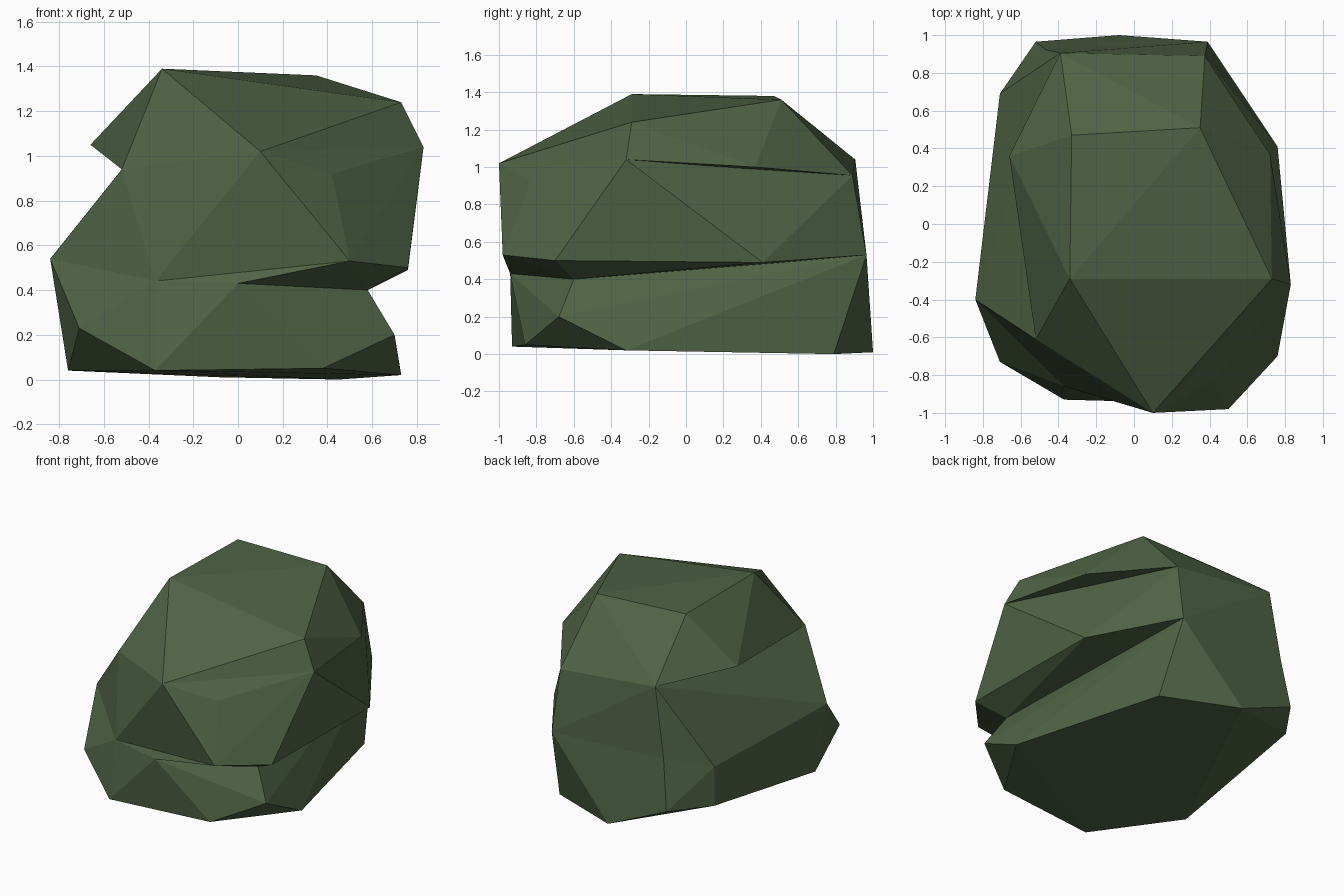
import bpy
import bmesh

default_cube = bpy.data.objects.get("Cube")
if default_cube:
    bpy.data.objects.remove(default_cube, do_unlink=True)

# One mossy stone colour
moss = bpy.data.materials.new("moss_green_stone")
colour = (0.08, 0.125, 0.06, 1)
moss.diffuse_color = colour
moss.use_nodes = True
shader = next(n for n in moss.node_tree.nodes if n.type == "BSDF_PRINCIPLED")
shader.inputs["Base Color"].default_value = colour
shader.inputs["Roughness"].default_value = 0.9

# Corners of the flat crown
crown = [(-.34, -.29, 1.39), (.73, -.29, 1.24), (.35, .51, 1.36), (-.33, .47, 1.38)]

# Corners of the shoulder, shared by the cap and the middle
shoulder = [(.1, -1, 1.02), (.83, -.32, 1.04), (.375, .89, .955),
            (-.39, .905, 1.04), (-.52, -.61, .94)]

# Corners that overhang on either side of the cap
overhang = [(.72, .37, 1), (-.66, .36, 1.05)]

# Corners around the waist
brow_front, brow_side = (.5, -.98, .53), (.76, -.7, .5)
brow_back, cheek = (.76, .41, .49), (.42, -.83, .92)
crack_front, crack_inner = (0, -.94, .43), (.58, -.6, .4)
crack_end, crack_back = (-.37, -.86, .44), (.39, .965, .53)
waist_left = [crack_back, (-.47, .925, .55), (-.71, .69, .47),
              (-.84, -.4, .54), crack_end]

# Corners around the foot
foot = [(.7, -.68, .2), (-.37, -.93, .04), (.38, -.86, .05), (.73, -.32, .02),
        (.45, .79, 0), (-.08, 1, .01), (-.52, .965, .2), (-.71, .69, .19),
        (-.76, -.38, .04), (-.71, -.73, .23)]


def chiselled_stone(name, corners):
    """Wrap a flat-faced convex stone around its corners."""
    bm = bmesh.new()
    for corner in corners:
        bm.verts.new(corner)
    bmesh.ops.convex_hull(bm, input=bm.verts[:])
    loose = [v for v in bm.verts if not v.link_faces]
    bmesh.ops.delete(bm, geom=loose, context="VERTS")
    bmesh.ops.recalc_face_normals(bm, faces=bm.faces[:])
    mesh = bpy.data.meshes.new(name)
    bm.to_mesh(mesh)
    bm.free()
    mesh.materials.append(moss)
    stone = bpy.data.objects.new(name, mesh)
    bpy.context.scene.collection.objects.link(stone)
    return stone


# The rock is stacked from convex masses with a crack between them
chiselled_stone("rock_cap", crown + shoulder + overhang)
chiselled_stone("rock_middle", shoulder + waist_left
                + [cheek, brow_front, brow_side, brow_back, crack_inner])
chiselled_stone("crack_wedge", [crack_end, crack_front, crack_inner, brow_front, brow_side])
chiselled_stone("rock_base", waist_left + foot + [crack_front, crack_inner])
